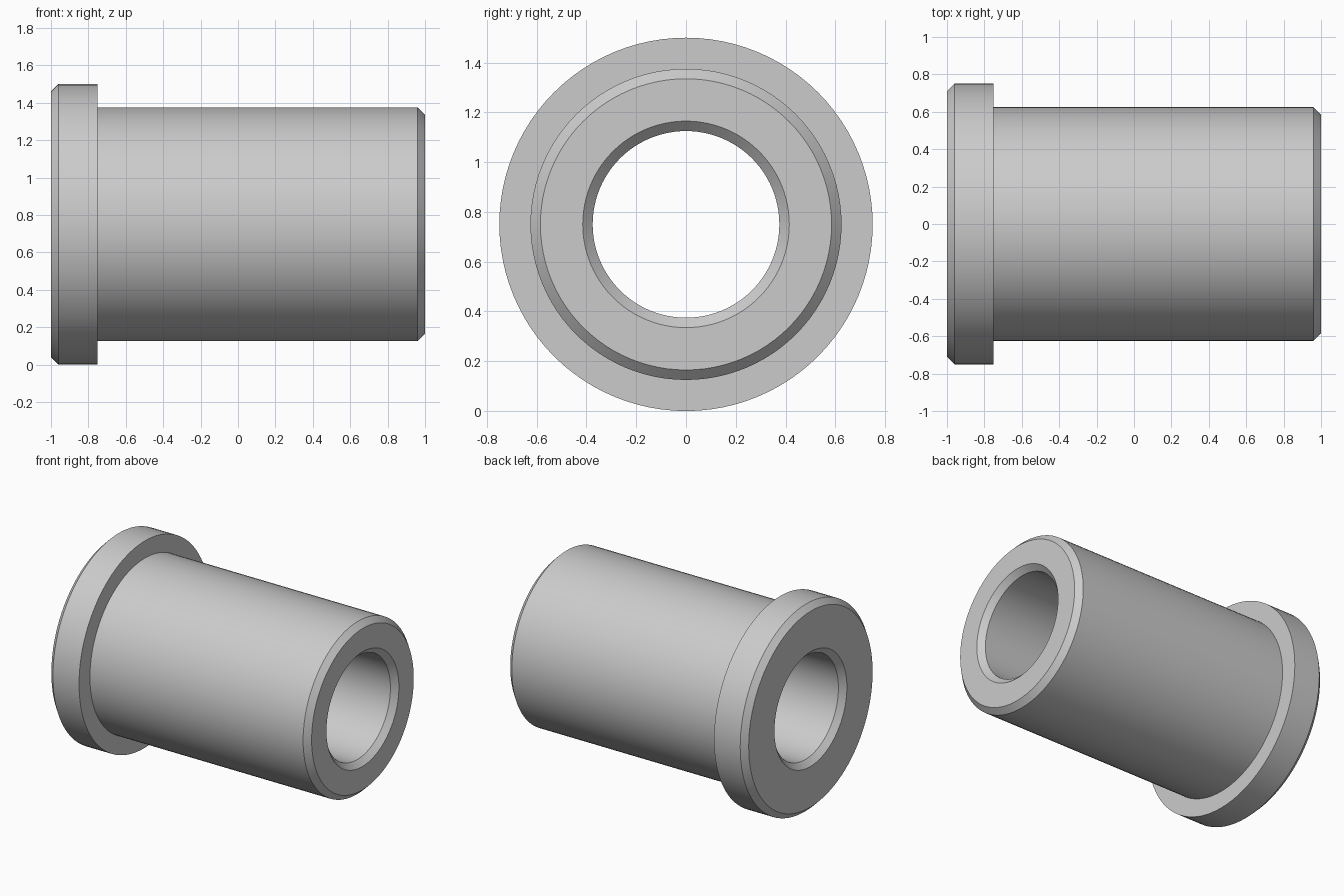
import bpy, bmesh, math
from mathutils import Matrix, Vector

cube = bpy.data.objects.get("Cube")
if cube:
    bpy.data.objects.remove(cube, do_unlink=True)

SEGMENTS = 96
FLANGE_R, BODY_R, BORE_R = 0.75, 0.625, 0.375
CHAMFER = 0.04
AXIS_Z = FLANGE_R

# Grey metal
metal = bpy.data.materials.new("grey metal")
metal.use_nodes = True
colour = (0.6, 0.6, 0.6, 1)
metal.diffuse_color = colour
metal.node_tree.nodes["Principled BSDF"].inputs["Base Color"].default_value = colour

# Closed cross-section as (x, radius): flange, body, chamfered ends, bore
profile = [
    (-1, BORE_R + CHAMFER),
    (-1, FLANGE_R - CHAMFER),
    (-1 + CHAMFER, FLANGE_R),
    (-0.75, FLANGE_R),
    (-0.75, BODY_R),
    (1 - CHAMFER, BODY_R),
    (1, BODY_R - CHAMFER),
    (1, BORE_R + CHAMFER),
    (1 - CHAMFER, BORE_R),
    (-1 + CHAMFER, BORE_R),
]

# Revolve the section around the x axis
bm = bmesh.new()
rings = []
for i in range(SEGMENTS):
    turn = Matrix.Rotation(math.tau * i / SEGMENTS, 3, 'X')
    rings.append([bm.verts.new(turn @ Vector((x, 0, r))) for x, r in profile])
for i, ring in enumerate(rings):
    after = rings[(i + 1) % SEGMENTS]
    for j in range(len(profile)):
        k = (j + 1) % len(profile)
        bm.faces.new((ring[j], ring[k], after[k], after[j]))
bmesh.ops.recalc_face_normals(bm, faces=bm.faces)

mesh = bpy.data.meshes.new("flanged_bushing")
bm.to_mesh(mesh)
bm.free()
mesh.materials.append(metal)
bushing = bpy.data.objects.new("flanged_bushing", mesh)
bushing.location.z = AXIS_Z
bpy.context.collection.objects.link(bushing)

# Smooth round walls, crisp chamfer edges
bpy.ops.object.select_all(action='DESELECT')
bushing.select_set(True)
bpy.context.view_layer.objects.active = bushing
bpy.ops.object.shade_smooth_by_angle(angle=math.radians(30))
